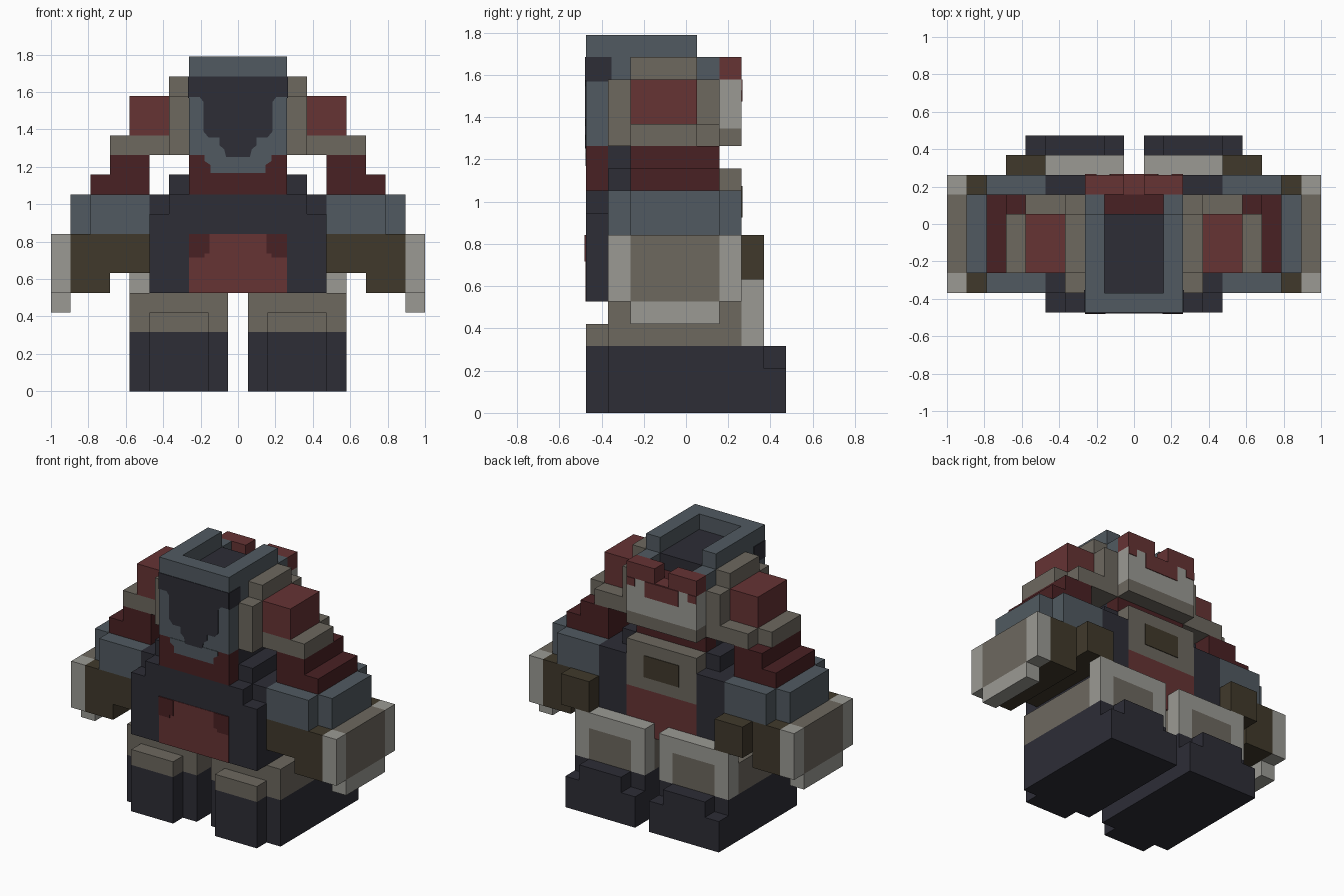
import bpy, bmesh
from mathutils import Vector

if "Cube" in bpy.data.objects:
    bpy.data.objects.remove(bpy.data.objects["Cube"])

U = 2 / 19  # size of one block


def material(name, hex_code):
    def lin(v):
        return v / 12.92 if v <= 0.04045 else ((v + 0.055) / 1.055) ** 2.4
    rgb = [lin(int(hex_code[i:i + 2], 16) / 255) for i in (0, 2, 4)]
    m = bpy.data.materials.new(name)
    m.diffuse_color = (*rgb, 1)
    m.use_nodes = True
    m.node_tree.nodes["Principled BSDF"].inputs["Base Color"].default_value = m.diffuse_color
    return m


CHARCOAL = material("charcoal", "2d2d36")
SLATE = material("slate", "515a61")
RED = material("red", "663334")
MAROON = material("maroon", "492123")
STONE = material("stone", "6d685f")
PALE = material("pale_grey", "9b9a94")
OLIVE = material("olive", "40392b")


def finish(name, bm, mat):
    bmesh.ops.recalc_face_normals(bm, faces=bm.faces)
    me = bpy.data.meshes.new(name)
    bm.to_mesh(me)
    bm.free()
    me.materials.append(mat)
    ob = bpy.data.objects.new(name, me)
    bpy.context.collection.objects.link(ob)


def blocks(name, mat, *boxes, mirror=False):
    """Boxes as (x0, x1, y0, y1, z0, z1) in block units, optionally mirrored in x."""
    bm = bmesh.new()
    for x0, x1, y0, y1, z0, z1 in boxes:
        for s in ((1, -1) if mirror else (1,)):
            vs = bmesh.ops.create_cube(bm, size=1)["verts"]
            for v in vs:
                v.co = Vector((s * (x1 if v.co.x > 0 else x0),
                               y1 if v.co.y > 0 else y0,
                               z1 if v.co.z > 0 else z0)) * U
    finish(name, bm, mat)


def front_plate(name, mat, half, y, thick):
    """Thin symmetric plate on a front face from half an outline of (x, z)."""
    pts = half + [(-x, z) for x, z in reversed(half)]
    bm = bmesh.new()
    face = bm.faces.new([bm.verts.new((x * U, y * U, z * U)) for x, z in pts])
    ext = bmesh.ops.extrude_face_region(bm, geom=[face])["geom"]
    for v in ext:
        if isinstance(v, bmesh.types.BMVert):
            v.co.y -= thick
    finish(name, bm, mat)


# Boots
blocks("boot", CHARCOAL,
       (0.5, 5.5, -3.5, 4.5, 0, 2), (0.5, 5.5, -3.5, 3.5, 2, 3),
       (1.5, 4.5, -4.5, -3.5, 0, 3), (1.5, 4.5, 3.5, 4.5, 2, 3), mirror=True)

# Legs, with a pale frame round the back panel
blocks("leg", STONE,
       (0.5, 5.5, -3.5, 2.5, 3, 5), (1.5, 4.5, -4.5, -3.5, 3, 4),
       (1.5, 4.5, 2.5, 3.5, 3, 5), mirror=True)
blocks("leg_back_frame", PALE,
       (0.5, 1.5, 2.5, 3.5, 3, 5), (4.5, 5.5, 2.5, 3.5, 3, 5),
       (0.5, 5.5, 2.5, 3.5, 5, 6), mirror=True)

# Torso
blocks("torso", CHARCOAL,
       (-4.5, 4.5, -4.5, -3.5, 5, 9), (-3.5, 3.5, -4.5, -3.5, 9, 10),
       (-4.5, 4.5, -3.5, 1.5, 5, 10), (-3.5, 3.5, -3.5, 1.5, 10, 11),
       (-2.5, 2.5, -3.5, 0.5, 11, 12))
blocks("torso_back_side", CHARCOAL, (2.5, 4.5, 1.5, 2.5, 5, 10), mirror=True)
blocks("neck", MAROON, (-2.5, 2.5, -4.5, -3.5, 10, 12), (-2.5, 2.5, 0.5, 1.5, 11, 12))
blocks("lower_back", RED, (-2.5, 2.5, 1.5, 2.5, 5, 8))
blocks("back_panel", STONE, (-2.5, 2.5, 1.5, 2.5, 8, 11))
blocks("back_panel_inset", OLIVE, (-1.25, 1.25, 2.5, 2.54, 8.8, 10.2))
front_plate("belly_panel", RED, [(2.5, 5), (2.5, 8)], -4.5, 0.003)
blocks("belly_corner", MAROON, (1.45, 2.5, -4.56, -4.5, 7, 8),
       (1.7, 2.5, -4.56, -4.5, 6.8, 7), mirror=True)

# Open-topped helmet
blocks("helmet", SLATE, (-2.5, 2.5, -4.5, -3.5, 12, 17))
blocks("helmet_side", SLATE, (1.5, 2.5, -3.5, 0.5, 12, 17),
       (1.5, 2.5, 0.5, 1.5, 12, 16), mirror=True)
blocks("helmet_inside", CHARCOAL, (-1.5, 1.5, -3.5, 0.5, 12, 16))
blocks("helmet_rear", MAROON, (-1.5, 1.5, 0.5, 1.5, 12, 15))
front_plate("jaw_guard", SLATE,
            [(1.4, 11.1), (1.4, 11.5), (1.7, 11.7), (1.7, 12)], -4.5, 0.003)
front_plate("visor", CHARCOAL,
            [(0.6, 11.9), (0.7, 12.3), (0.95, 12.5), (0.95, 12.9), (1.5, 12.9),
             (1.75, 13.2), (1.75, 14.7), (1.95, 14.95), (2.5, 14.95), (2.5, 16)],
            -4.5, 0.004)
blocks("visor_side", CHARCOAL, (2.5, 2.54, -4.5, -3.35, 14.9, 16), mirror=True)

# Back pack behind the helmet, with a notched red top
blocks("pack_base", STONE, (-2.5, 2.5, 1.5, 2.5, 12, 12.8))
blocks("pack", PALE, (-2.5, 2.5, 1.5, 2.5, 12.8, 15))
blocks("pack_top", RED, (0.5, 2.5, 1.5, 2.5, 15, 16), mirror=True)
blocks("pack_notch", RED, (-1.2, 1.2, 2.5, 2.54, 14, 15),
       (-0.5, 0.5, 1.5, 2.5, 15, 15.04))
blocks("pack_corner", RED, (1.9, 2.5, 2.5, 2.54, 14.5, 15), mirror=True)

# Stepped shoulders
blocks("shoulder_frame", STONE,
       (2.5, 3.5, -3.5, 1.5, 12, 15), (2.5, 3.5, -2.5, 0.5, 15, 16),
       (3.5, 5.5, -2.5, 1.5, 12, 13), (5.5, 6.5, -2.5, 0.5, 12, 13), mirror=True)
blocks("shoulder_pad", RED, (3.5, 5.5, -2.5, 0.5, 13, 15), mirror=True)
blocks("upper_arm", MAROON, (4.5, 6.5, -2.5, 1.5, 11, 12),
       (4.5, 7.5, -2.5, 1.5, 10, 11), mirror=True)
blocks("arm_band", SLATE, (4.5, 7.5, -3.5, 2.5, 8, 10),
       (7.5, 8.5, -2.5, 1.5, 8, 10), mirror=True)

# Forearms with outer guards
blocks("forearm", OLIVE, (4.5, 8.5, -3.5, 2.5, 6, 8), (6.5, 8.5, -3.5, 2.5, 5, 6),
       (4.5, 6.5, 2.5, 3.5, 6, 8), mirror=True)
blocks("arm_guard", STONE, (8.5, 9.5, -2.5, 1.5, 5, 8), mirror=True)
blocks("arm_guard_rim", PALE, (8.5, 9.5, -3.5, -2.5, 5, 8),
       (8.5, 9.5, 1.5, 2.5, 5, 8), (8.5, 9.5, -2.5, 1.5, 4, 5), mirror=True)
